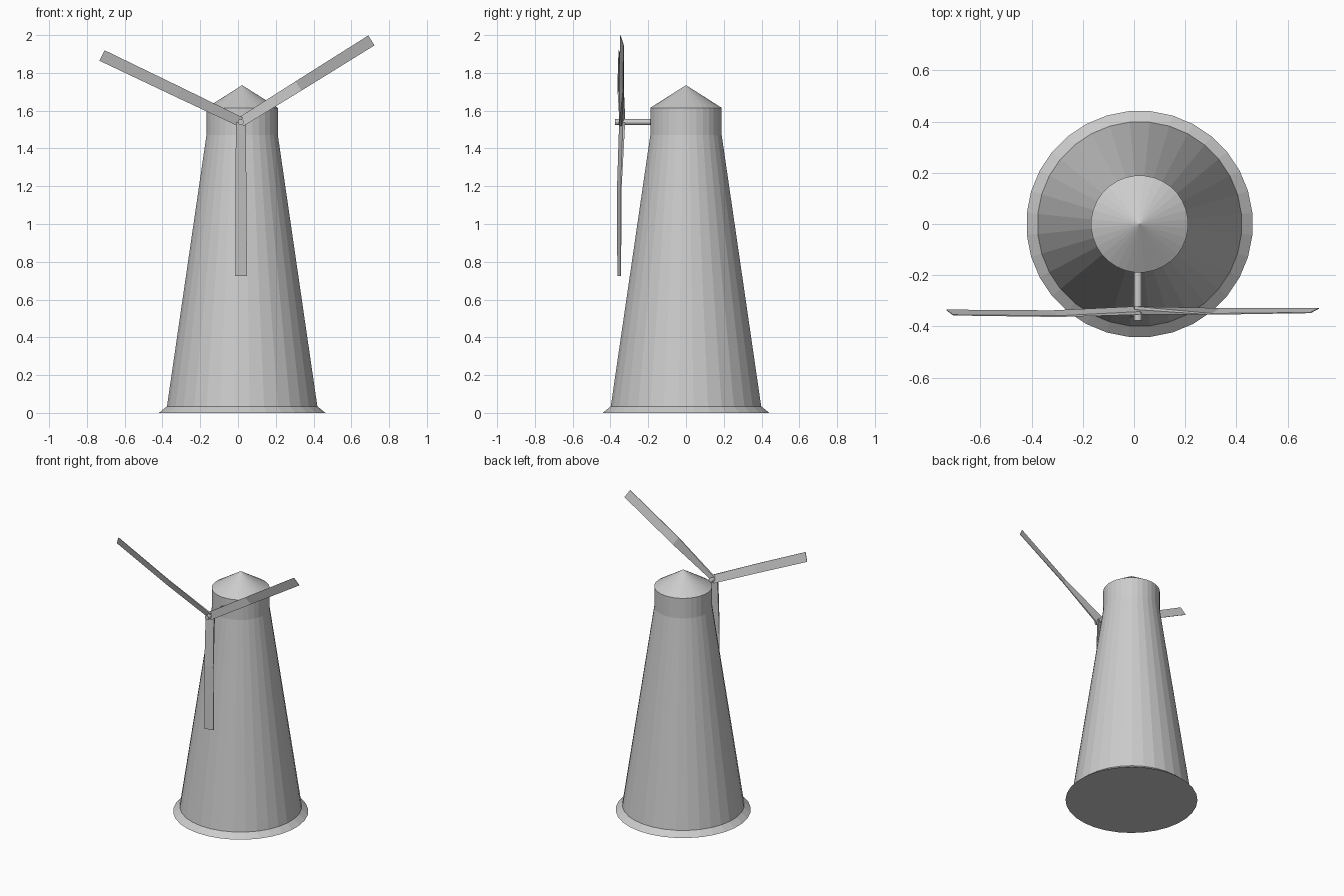
import bpy, bmesh
from math import sin, cos, pi, radians

if "Cube" in bpy.data.objects:
    bpy.data.objects.remove(bpy.data.objects["Cube"])

CX = 0.022           # tower axis
HX, HZ = 0.015, 1.54  # rotor hub


def make_object(name, bm):
    bmesh.ops.recalc_face_normals(bm, faces=bm.faces[:])
    mesh = bpy.data.meshes.new(name)
    bm.to_mesh(mesh)
    bm.free()
    obj = bpy.data.objects.new(name, mesh)
    bpy.context.collection.objects.link(obj)
    return obj


def loft(name, rings, apex=None):
    """Skin a list of point rings; cap the ends, or close the top to an apex."""
    bm = bmesh.new()
    rows = [[bm.verts.new(p) for p in ring] for ring in rings]
    n = len(rows[0])
    for a, b in zip(rows, rows[1:]):
        for i in range(n):
            j = (i + 1) % n
            bm.faces.new((a[i], a[j], b[j], b[i]))
    bm.faces.new(rows[0][::-1])
    if apex:
        tip = bm.verts.new(apex)
        for i in range(n):
            bm.faces.new((rows[-1][i], rows[-1][(i + 1) % n], tip))
    else:
        bm.faces.new(rows[-1])
    return make_object(name, bm)


def tower_ring(r, z, n=32):
    return [(CX + r * cos(2 * pi * (i + .5) / n), r * sin(2 * pi * (i + .5) / n), z)
            for i in range(n)]


# Tower: flared foot, tapered body, straight collar and conical roof
profile = [(0.443, 0), (0.40, 0.035), (0.19, 1.47), (0.19, 1.615)]
loft("tower", [tower_ring(r, z) for r, z in profile], apex=(CX, 0, 1.735))

# Axle: thin rod from the collar out to the rotor
loft("axle", [[(HX + 0.0155 * cos(2 * pi * i / 12), y, HZ + 0.0155 * sin(2 * pi * i / 12))
               for i in range(12)] for y in (-0.377, -0.15)])


# Blades: thin twisted plates, each section = (distance, half width, y of both edges, thickness)
def blade(name, angle, mid, tip):
    a = radians(angle)
    sections = [(0.0, 0.026, (-0.328, -0.348), 0.012),
                (0.36, 0.029, mid, 0.005),
                (0.815, 0.031, tip, 0.003)]
    rings = []
    for d, w, (y_ccw, y_cw), t in sections:
        ring = []
        for u, y in ((w, y_ccw - t / 2), (w, y_ccw + t / 2),
                     (-w, y_cw + t / 2), (-w, y_cw - t / 2)):
            ring.append((HX + d * cos(a) - u * sin(a), y, HZ + d * sin(a) + u * cos(a)))
        rings.append(ring)
    loft(name, rings)


blade("blade_right", 32, (-0.352, -0.331), (-0.347, -0.330))
blade("blade_left", 154.4, (-0.340, -0.361), (-0.336, -0.356))
blade("blade_bottom", 270.1, (-0.344, -0.363), (-0.345, -0.362))
